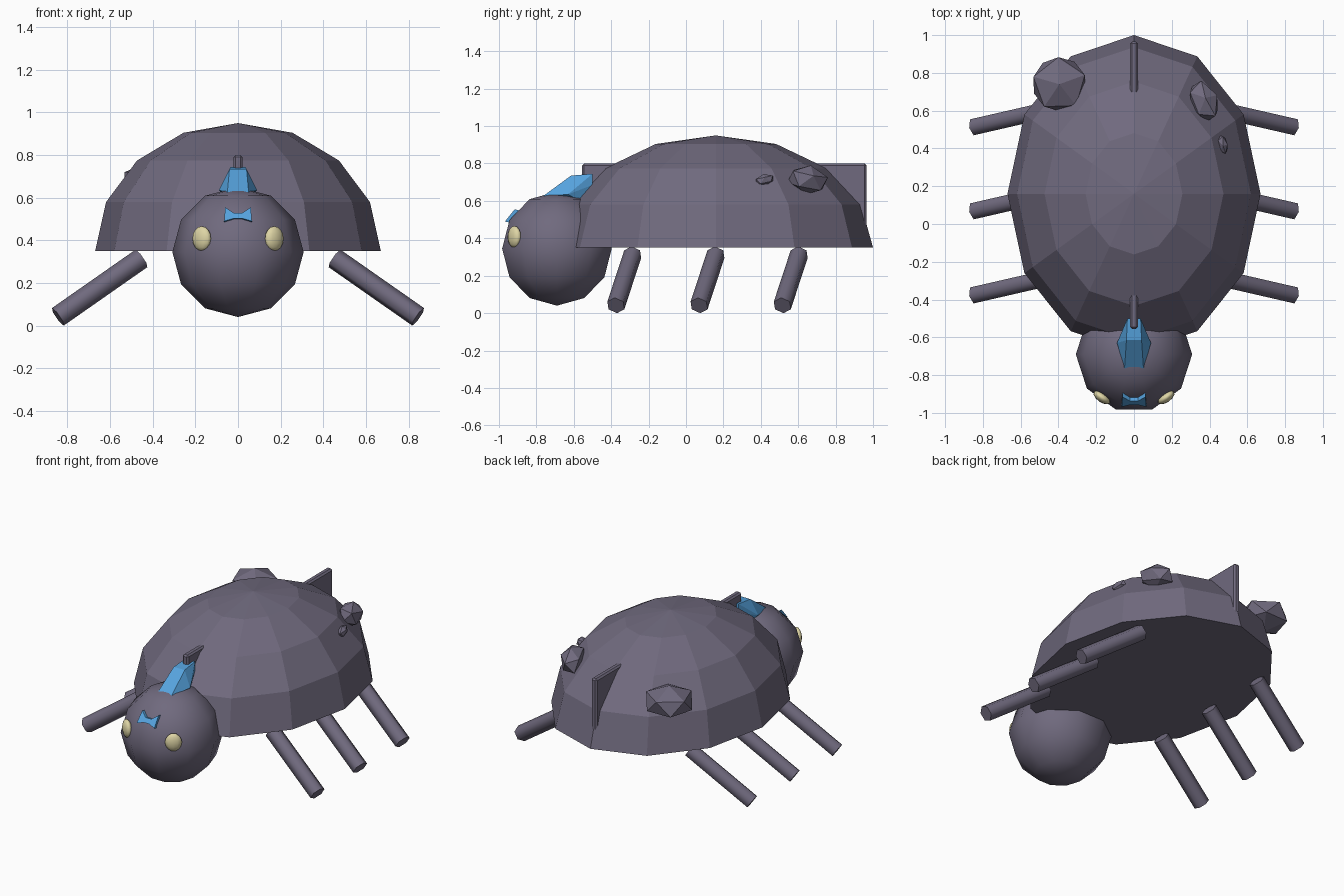
import bpy, bmesh, math
from mathutils import Vector, Matrix

if "Cube" in bpy.data.objects:
    bpy.data.objects.remove(bpy.data.objects["Cube"])


def material(name, color):
    m = bpy.data.materials.new(name)
    m.diffuse_color = (*color, 1)
    m.use_nodes = True
    m.node_tree.nodes["Principled BSDF"].inputs["Base Color"].default_value = m.diffuse_color
    return m


GREY = material("slate_grey", (0.162, 0.144, 0.209))
BLUE = material("sky_blue", (0.093, 0.366, 0.73))
CREAM = material("cream", (0.73, 0.665, 0.376))


def finish(name, bm, mat, smooth=None):
    bmesh.ops.recalc_face_normals(bm, faces=bm.faces)
    me = bpy.data.meshes.new(name)
    bm.to_mesh(me)
    bm.free()
    me.materials.append(mat)
    ob = bpy.data.objects.new(name, me)
    bpy.context.collection.objects.link(ob)
    if smooth:
        bpy.ops.object.select_all(action='DESELECT')
        ob.select_set(True)
        bpy.context.view_layer.objects.active = ob
        bpy.ops.object.shade_smooth_by_angle(angle=math.radians(smooth))
    return ob


def placed(loc, scale, rot=None):
    rot = rot or Matrix.Identity(4)
    return Matrix.Translation(loc) @ rot @ Matrix.Diagonal((*scale, 1))


def hull(name, points, mat):
    bm = bmesh.new()
    for p in points:
        bm.verts.new(p)
    bmesh.ops.convex_hull(bm, input=bm.verts)
    return finish(name, bm, mat)


# Shell: twelve-sided half dome with a closed underside
bm = bmesh.new()
bmesh.ops.create_uvsphere(bm, u_segments=12, v_segments=8, radius=1,
                          matrix=Matrix.Rotation(math.radians(90), 4, 'Z'))
bmesh.ops.delete(bm, geom=[v for v in bm.verts if v.co.z < -0.01], context='VERTS')
bmesh.ops.holes_fill(bm, edges=[e for e in bm.edges if e.is_boundary], sides=0)
bmesh.ops.transform(bm, matrix=placed((0, 0.16, 0.35), (0.67, 0.84, 0.60)), verts=bm.verts)
finish("shell", bm, GREY)

# Head: smooth ten-sided ball with a vertex line facing front
bm = bmesh.new()
head = Vector((0, -0.69, 0.345))
turn = Matrix.Rotation(math.radians(-90), 4, 'Z')
bmesh.ops.create_uvsphere(bm, u_segments=10, v_segments=6, radius=1,
                          matrix=placed(head, (0.308, 0.308, 0.305), turn))
finish("head", bm, GREY, 60)

# Eyes: flattened balls lying on the head surface
for side in (-1, 1):
    bm = bmesh.new()
    rot = Matrix.Rotation(side * math.radians(35), 4, 'Z')
    bmesh.ops.create_uvsphere(bm, u_segments=12, v_segments=8, radius=1,
                              matrix=placed((side * 0.17, -0.918, 0.408), (0.051, 0.026, 0.058), rot))
    finish("eye", bm, CREAM, 60)

# Crest on top of the head
half = [(0.05, -0.765, 0.625), (0.09, -0.63, 0.635), (0.04, -0.615, 0.735),
        (0.035, -0.5, 0.745), (0.035, -0.5, 0.685), (0.05, -0.57, 0.60)]
hull("crest", [(s * x, y, z) for x, y, z in half for s in (-1, 1)], BLUE)

# Bow-shaped forehead mark, leaning back with the head
outline = [(-0.065, 0.49), (-0.02, 0.503), (0.02, 0.503), (0.065, 0.49),
           (0.06, 0.555), (0.02, 0.528), (-0.02, 0.528), (-0.06, 0.555)]
bm = bmesh.new()
face = bm.faces.new([bm.verts.new((x, -0.968 + (z - 0.49) * 0.8, z)) for x, z in outline])
ext = bmesh.ops.extrude_face_region(bm, geom=[face], use_keep_orig=True)
bmesh.ops.translate(bm, vec=(0, 0.04, -0.01),
                    verts=[v for v in ext["geom"] if isinstance(v, bmesh.types.BMVert)])
finish("forehead_mark", bm, BLUE)

# Keel plate whose ends poke through the shell as fins
bm = bmesh.new()
bmesh.ops.create_cube(bm, size=1, matrix=placed((0, 0.205, 0.61), (0.042, 1.52, 0.38)))
bmesh.ops.bevel(bm, geom=list(bm.edges), offset=0.01, segments=1, affect='EDGES')
finish("keel_fin", bm, GREY)

# Faceted lumps on the back of the shell
for name, loc, size, angles in [
        ("large_lump", (-0.395, 0.74, 0.675), (0.16, 0.16, 0.10), (0, 0, 20)),
        ("medium_lump", (0.37, 0.65, 0.712), (0.08, 0.12, 0.08), (-10, 10, 20)),
        ("small_lump", (0.47, 0.42, 0.712), (0.028, 0.055, 0.032), (12, 0, 10))]:
    bm = bmesh.new()
    rot = Matrix.Identity(4)
    for a, axis in zip(angles, 'XYZ'):
        rot = Matrix.Rotation(math.radians(a), 4, axis) @ rot
    bmesh.ops.create_icosphere(bm, subdivisions=1, radius=1, matrix=placed(loc, size, rot))
    finish(name, bm, GREY)

# Six splayed legs
for label, y in (("front", -0.375), ("middle", 0.07), ("rear", 0.515)):
    for side in (-1, 1):
        top = Vector((side * 0.453, y + 0.09, 0.315))
        foot = Vector((side * 0.845, y, 0.041))
        d = foot - top
        bm = bmesh.new()
        bmesh.ops.create_cone(bm, cap_ends=True, segments=6, radius1=0.05, radius2=0.05, depth=d.length,
                              matrix=Matrix.Translation((top + foot) / 2) @ d.to_track_quat('Z', 'Y').to_matrix().to_4x4())
        finish(label + "_leg", bm, GREY, 65)
